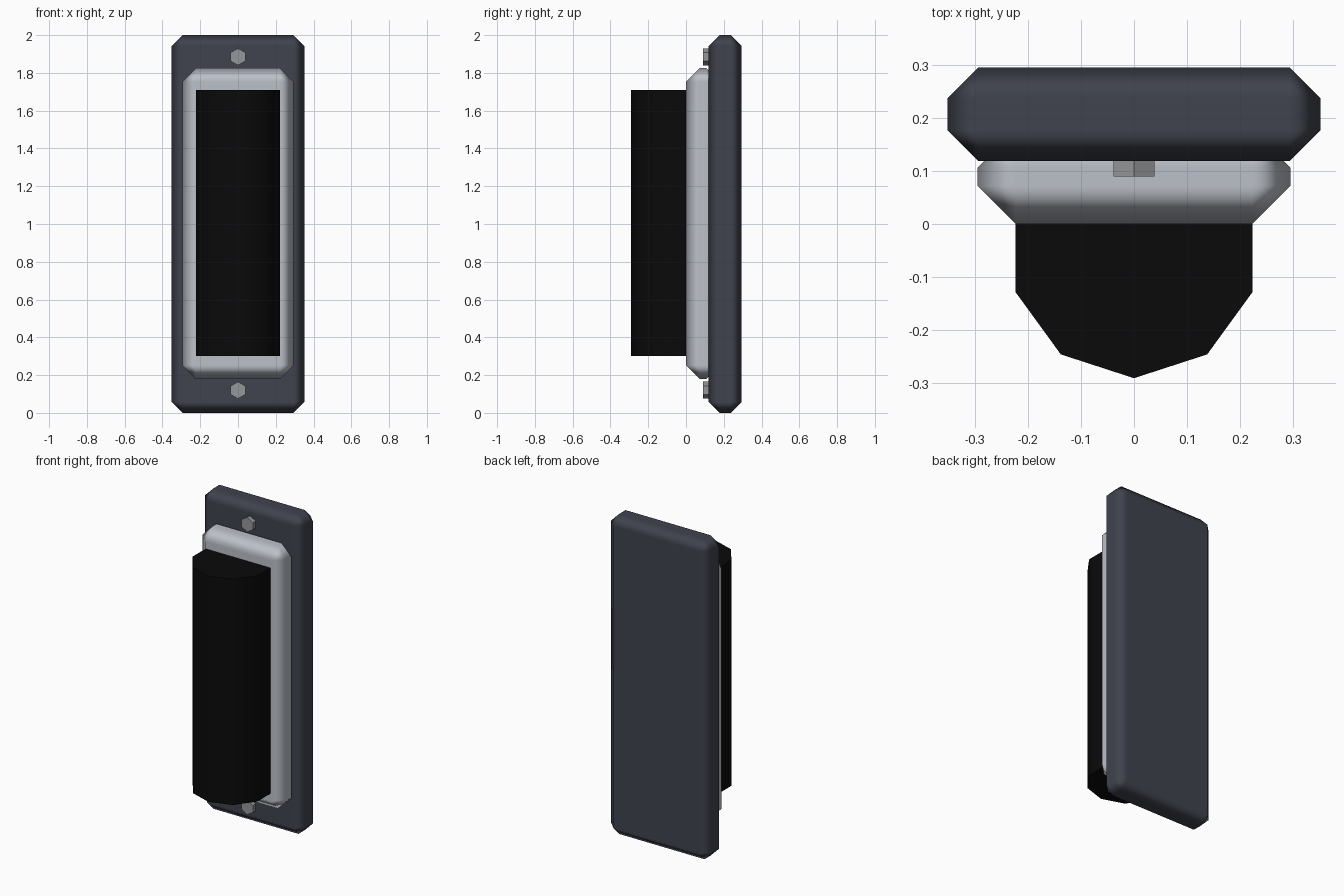
import bpy, math

if "Cube" in bpy.data.objects:
    bpy.data.objects.remove(bpy.data.objects["Cube"])


def material(name, rgb):
    m = bpy.data.materials.new(name)
    m.diffuse_color = (*rgb, 1)
    m.use_nodes = True
    m.node_tree.nodes["Principled BSDF"].inputs["Base Color"].default_value = m.diffuse_color
    return m


DARK = material("dark_slate", (0.05, 0.056, 0.075))
LIGHT = material("pale_metal", (0.50, 0.53, 0.58))
BLACK = material("black", (0.003, 0.003, 0.003))
GREY = material("bolt_grey", (0.30, 0.31, 0.32))


def chamfered_box(name, x, y, z, width, mat):
    """Box from (min, max) ranges with a one-step, softly shaded chamfer."""
    ranges = (x, y, z)
    bpy.ops.mesh.primitive_cube_add(size=1, location=[(a + b) / 2 for a, b in ranges])
    ob = bpy.context.object
    ob.name = name
    ob.scale = [b - a for a, b in ranges]
    bpy.ops.object.transform_apply(location=False, rotation=False, scale=True)
    bpy.ops.object.shade_smooth()
    bev = ob.modifiers.new("chamfer", "BEVEL")
    bev.width = width
    bev.segments = 1
    bev.limit_method = 'NONE'
    bev.harden_normals = True
    ob.data.materials.append(mat)
    return ob


def prism(name, sides, radius, depth, location, rotation, mat):
    bpy.ops.mesh.primitive_cylinder_add(vertices=sides, radius=radius, depth=depth,
                                        location=location, rotation=rotation)
    ob = bpy.context.object
    ob.name = name
    ob.data.materials.append(mat)
    return ob


# Wall plate and the raised bezel sunk into it
chamfered_box("back_plate", (-0.352, 0.352), (0.119, 0.295), (0, 2), 0.058, DARK)
chamfered_box("bezel", (-0.295, 0.295), (0.0, 0.179), (0.18, 1.825), 0.072, LIGHT)

# Ten-sided lens, half buried in the bezel
lens = prism("lens", 10, 0.235, 1.41, (0, -0.056, 1.005), (0, 0, 0), BLACK)
bpy.ops.object.shade_smooth_by_angle(angle=math.radians(40))

# Hexagonal bolts above and below the bezel
for label, z in (("lower", 0.12), ("upper", 1.885)):
    prism(label + "_bolt", 6, 0.045, 0.06, (0, 0.12, z), (math.pi / 2, 0, 0), GREY)
